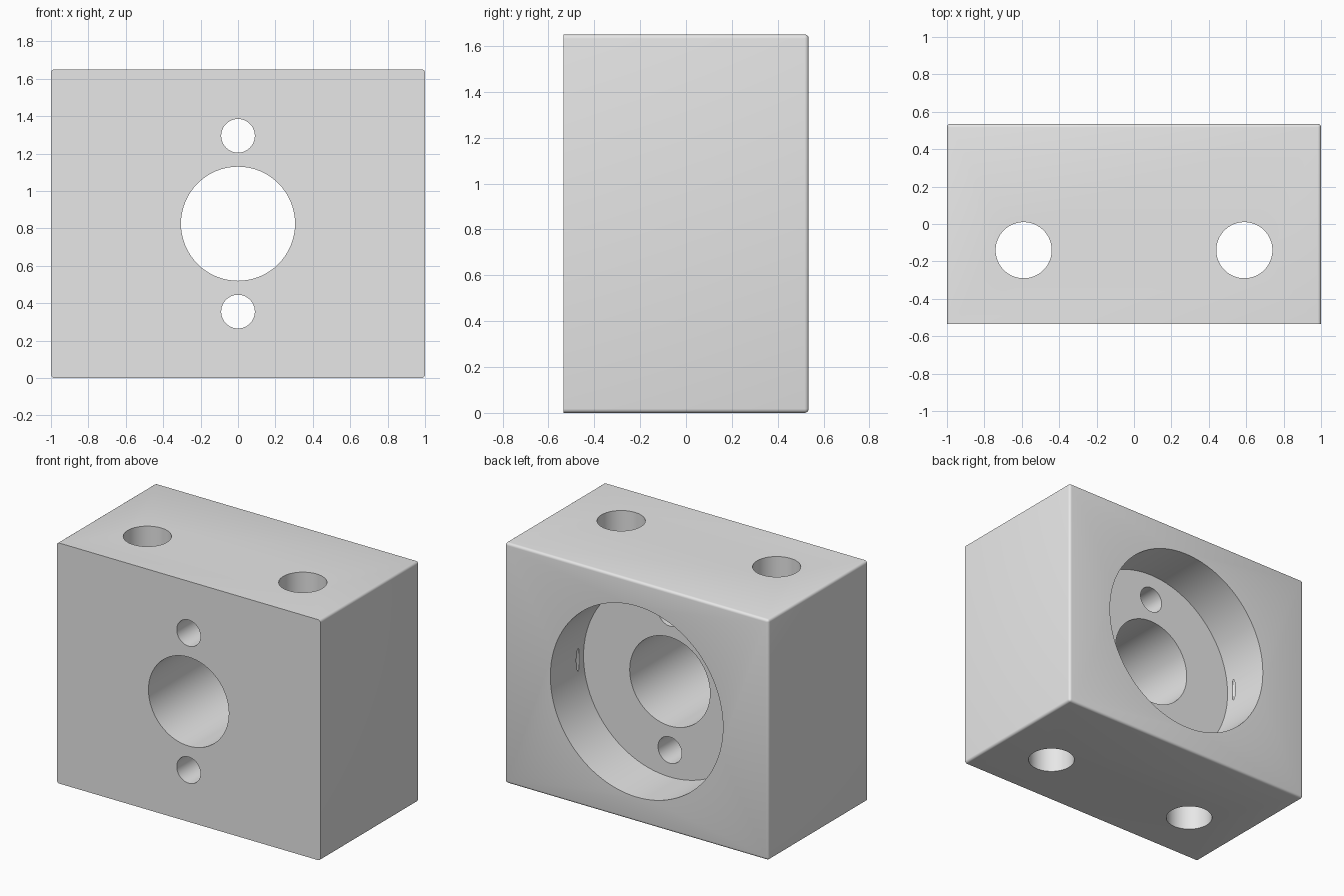
import bpy, bmesh, math
from mathutils import Matrix

if "Cube" in bpy.data.objects:
    bpy.data.objects.remove(bpy.data.objects["Cube"], do_unlink=True)

W, D, H = 2.0, 1.07, 1.65
BACK, MID = D / 2, H / 2
RECESS_R, RECESS_FLOOR = 0.655, 0.175

grey = bpy.data.materials.new("light_grey_metal")
grey.use_nodes = True
colour = (0.8, 0.8, 0.8, 1)
grey.diffuse_color = colour
grey.node_tree.nodes["Principled BSDF"].inputs["Base Color"].default_value = colour


def add_object(name, bm):
    mesh = bpy.data.meshes.new(name)
    bm.to_mesh(mesh)
    bm.free()
    mesh.materials.append(grey)
    obj = bpy.data.objects.new(name, mesh)
    bpy.context.collection.objects.link(obj)
    return obj


def cylinder(name, radius, length, centre, axis, sides=64):
    bm = bmesh.new()
    turn = Matrix.Rotation(math.pi / 2, 4, "X") if axis == "Y" else Matrix()
    bmesh.ops.create_cone(bm, cap_ends=True, segments=sides, radius1=radius,
                          radius2=radius, depth=length,
                          matrix=Matrix.Translation(centre) @ turn)
    return add_object(name, bm)


def nick(name, centre):
    bm = bmesh.new()
    bmesh.ops.create_uvsphere(bm, u_segments=24, v_segments=16, radius=1,
                              matrix=Matrix.Translation(centre)
                              @ Matrix.Diagonal((0.008, 0.015, 0.1, 1)))
    return add_object(name, bm)


# Block with rounded edges everywhere except around the front face
bm = bmesh.new()
bmesh.ops.create_cube(bm, size=1, matrix=Matrix.Translation((0, 0, MID))
                      @ Matrix.Diagonal((W, D, H, 1)))
rounded = [e for e in bm.edges if any(v.co.y > 0 for v in e.verts)]
bmesh.ops.bevel(bm, geom=rounded, offset=0.018, segments=4, profile=0.5,
                affect="EDGES")
block = add_object("mounting_block", bm)

# Round recess in the back, central bore and two bolt holes
cutters = [
    cylinder("recess_cutter", RECESS_R, 1.0, (0, RECESS_FLOOR + 0.5, MID), "Y", 96),
    cylinder("bore_cutter", 0.305, 2, (0, 0, MID), "Y"),
]
for side in (-1, 1):
    cutters += [
        cylinder("bolt_hole_cutter", 0.09, 2, (0, 0, MID + side * 0.47), "Y", 48),
        # Vertical through holes and shallow nicks in the recess wall
        cylinder("vertical_hole_cutter", 0.15, 3, (side * 0.59, -0.14, MID), "Z"),
        nick("nick_cutter", (side * RECESS_R, 0.24, MID)),
    ]

for cutter in cutters:
    cut = block.modifiers.new(cutter.name, "BOOLEAN")
    cut.operation = "DIFFERENCE"
    cut.solver = "EXACT"
    cut.object = cutter
    cutter.hide_render = True

# Bake the cuts into the block and drop the cutters
bpy.ops.object.select_all(action="DESELECT")
block.select_set(True)
bpy.context.view_layer.objects.active = block
for name in [m.name for m in block.modifiers]:
    bpy.ops.object.modifier_apply(modifier=name)
for cutter in cutters:
    bpy.data.objects.remove(cutter, do_unlink=True)
bpy.ops.object.shade_smooth_by_angle(angle=math.radians(30))
